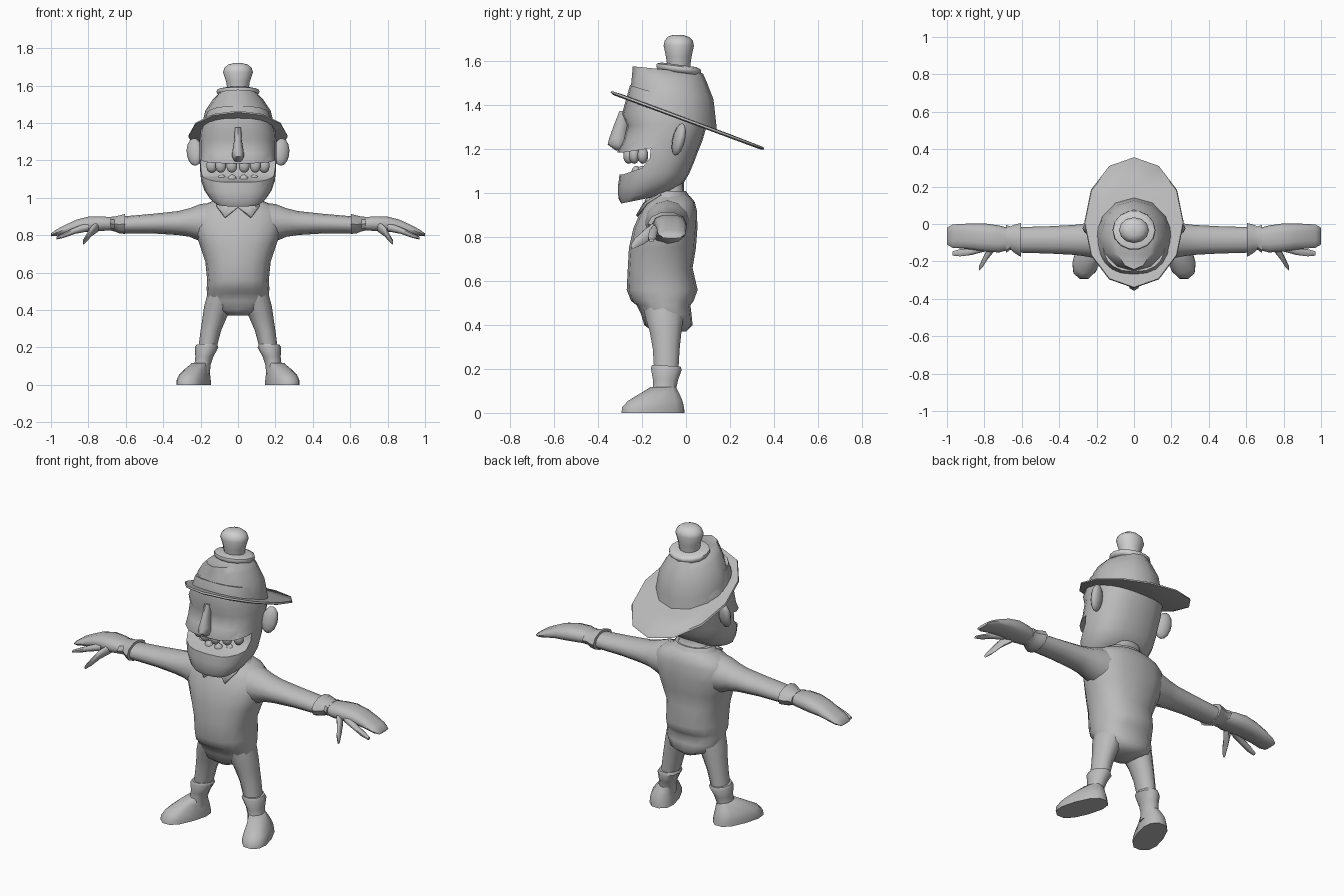
import bpy, bmesh, math
from mathutils import Matrix, Vector


def material(name, v):
    m = bpy.data.materials.new(name)
    m.diffuse_color = (v, v, v, 1)
    return m


GREY = material("mid_grey", 0.5)
LIGHT = material("light_grey", 0.62)


def finish(name, bm, mat=GREY, mirror=False, angle=50):
    bmesh.ops.recalc_face_normals(bm, faces=bm.faces)
    me = bpy.data.meshes.new(name)
    bm.to_mesh(me)
    bm.free()
    ob = bpy.data.objects.new(name, me)
    bpy.context.collection.objects.link(ob)
    me.materials.append(mat)
    if mirror:
        ob.modifiers.new("mirror", 'MIRROR')
    smooth(ob, angle)
    return ob


def smooth(ob, angle):
    bpy.ops.object.select_all(action='DESELECT')
    ob.select_set(True)
    bpy.context.view_layer.objects.active = ob
    bpy.ops.object.shade_smooth_by_angle(angle=math.radians(angle))


def loft(name, rings, sides=12, axis='z', e=1.0, tilts=None, yaw=0, **kw):
    """Skin rings (x, y, z, ra, rb) lying across the axis; tilt is dz/dy."""
    bm = bmesh.new()
    loops = []
    for k, (x, y, z, ra, rb) in enumerate(rings):
        t = tilts[k] if tilts else 0
        loop = []
        for i in range(sides):
            a = 2 * math.pi * i / sides
            u, v = (math.copysign(abs(f) ** e, f) for f in (math.cos(a), math.sin(a)))
            u, v = u * ra, v * rb
            if axis == 'z':
                d = Matrix.Rotation(yaw, 3, 'Z') @ Vector((u, v, 0))
                d.z = t * v
            else:
                d = Vector((0, u, v))
            loop.append(bm.verts.new(Vector((x, y, z)) + d))
        loops.append(loop)
    for a, b in zip(loops, loops[1:]):
        for i in range(sides):
            j = (i + 1) % sides
            bm.faces.new((a[i], a[j], b[j], b[i]))
    bm.faces.new(loops[0])
    bm.faces.new(loops[-1])
    return finish(name, bm, **kw)


def span(rings):
    """Convert (z, front y, back y, half width) to centred rings."""
    return [(0, (f + b) / 2, z, w, (b - f) / 2) for z, f, b, w in rings]


def ball(name, loc, scale, rot=None, **kw):
    bm = bmesh.new()
    m = Matrix.Translation(loc) @ (rot or Matrix()) @ Matrix.Diagonal((*scale, 1))
    bmesh.ops.create_uvsphere(bm, u_segments=10, v_segments=7, radius=1, matrix=m)
    return finish(name, bm, **kw)


# Torso with hips and neck
loft("torso", span([
    (.37, -.15, .00, .05), (.40, -.19, .03, .13), (.45, -.205, .025, .168),
    (.49, -.225, .02, .165), (.51, -.25, .035, .168), (.56, -.27, .053, .165),
    (.66, -.265, .03, .175), (.75, -.26, .045, .205), (.84, -.24, .052, .24),
    (.92, -.205, .05, .235), (.96, -.18, .04, .19), (.985, -.155, .02, .13),
    (1.0, -.14, -.01, .09), (1.06, -.14, -.01, .08)]), 16, e=.85, angle=70)

# Arms, sleeve ends and hands
loft("arm", [(.12, -.085, .865, .11, .11), (.2, -.085, .867, .10, .10),
             (.26, -.085, .868, .088, .076), (.32, -.085, .865, .08, .064),
             (.45, -.085, .862, .073, .053), (.62, -.085, .855, .068, .045)],
     12, 'x', mirror=True, angle=70)
loft("sleeve_end", [(.605, -.085, .86, .09, .056), (.635, -.08, .858, .078, .05),
                    (.66, -.075, .86, .062, .042), (.685, -.08, .862, .075, .038)],
     10, 'x', mirror=True, angle=40)
loft("hand", [(.66, -.08, .86, .055, .035), (.72, -.08, .862, .072, .04),
              (.79, -.073, .86, .075, .043), (.86, -.068, .85, .07, .036),
              (.92, -.065, .832, .066, .026), (.97, -.065, .814, .062, .018),
              (1.0, -.065, .802, .045, .008)], 10, 'x', e=.8, mirror=True, angle=60)
loft("finger", [(.80, -.125, .845, .025, .025), (.87, -.148, .825, .02, .018),
                (.93, -.155, .80, .02, .014), (.97, -.158, .785, .012, .008)],
     7, 'x', mirror=True, angle=60)
loft("thumb", [(.745, -.12, .85, .025, .03), (.785, -.165, .82, .03, .028),
               (.81, -.21, .785, .025, .022), (.83, -.24, .76, .012, .012)],
     7, 'x', mirror=True, angle=60)

# Legs and boots
loft("leg", [(.085, -.10, .48, .08, .10), (.105, -.097, .42, .076, .088),
             (.122, -.093, .37, .066, .076), (.145, -.09, .29, .055, .064),
             (.165, -.09, .19, .048, .058)], 10, mirror=True, angle=70)
loft("boot_shaft", [(.167, -.09, .215, .055, .068), (.168, -.09, .20, .063, .074),
                    (.18, -.093, .15, .048, .06), (.19, -.098, .105, .043, .055),
                    (.2, -.105, .06, .05, .06)],
     10, tilts=(-.05, -.05, 0, 0, 0), mirror=True, angle=45)
loft("shoe", [(.237, -.15, 0, .075, .153), (.237, -.15, .025, .074, .15),
              (.232, -.14, .055, .068, .132), (.218, -.122, .085, .055, .098),
              (.198, -.103, .118, .042, .058)],
     12, e=.8, yaw=math.radians(20), mirror=True, angle=55)

# Shirt collar flaps
bm = bmesh.new()
bm.faces.new([bm.verts.new(p) for p in (
    (0, -.195, .955), (.07, -.228, .90), (.115, -.185, .96), (.12, -.12, 1.0), (.03, -.15, 1.0))])
collar = finish("collar_flap", bm, mirror=True, angle=20)
collar.modifiers.new("thick", 'SOLIDIFY').thickness = .012
loft("collar_band", span([(.965, -.19, .03, .15), (1.01, -.155, .0, .115)]), 12, angle=40)

# Head with the open mouth cut out
head = loft("head", span([
    (.968, -.295, -.15, .115), (.995, -.308, -.06, .15), (1.04, -.31, -.01, .18),
    (1.09, -.302, .015, .197), (1.15, -.30, .04, .203), (1.19, -.312, .055, .205),
    (1.24, -.285, .075, .205), (1.31, -.268, .095, .205), (1.36, -.292, .10, .2),
    (1.44, -.255, .09, .17)]), 20, e=.82,
    tilts=(.2, .15, .06, 0, 0, 0, 0, 0, 0, -.3), angle=70)
bm = bmesh.new()
f = bm.faces.new([bm.verts.new((-.4, y, z)) for y, z in (
    (-.5, 1.18), (-.29, 1.185), (-.16, 1.205), (-.165, 1.16), (-.20, 1.115), (-.29, 1.085), (-.5, 1.075))])
r = bmesh.ops.extrude_face_region(bm, geom=[f])
bmesh.ops.translate(bm, verts=[v for v in r["geom"] if isinstance(v, bmesh.types.BMVert)], vec=(.8, 0, 0))
cutter = finish("mouth_cutter", bm)
cutter.hide_render = True
mod = head.modifiers.new("mouth", 'BOOLEAN')
mod.operation, mod.solver, mod.object = 'DIFFERENCE', 'EXACT', cutter
bpy.context.view_layer.objects.active = head
bpy.ops.object.modifier_apply(modifier="mouth")
bpy.data.objects.remove(cutter)
smooth(head, 45)

# Nose, ears and teeth
loft("nose", [(0, -.30, 1.195, .02, .02), (0, -.312, 1.222, .033, .045),
              (0, -.31, 1.25, .03, .04), (0, -.295, 1.31, .02, .033), (0, -.278, 1.375, .018, .025)],
     8, angle=60)
ball("ear", (.232, -.033, 1.245), (.045, .026, .076),
     Matrix.Rotation(.35, 4, 'Z') @ Matrix.Rotation(-.2, 4, 'X') @ Matrix.Rotation(.15, 4, 'Y'),
     mirror=True, angle=60)
for x in (.033, .092, .14):
    y = -.265 + 3.5 * x * x
    ball("upper_tooth", (x, y, 1.172), (.031, .025, .038), mirror=True, angle=60)
    ball("lower_tooth", (x * .95, y + .035, 1.095), (.026, .022, .03), mirror=True, angle=60)

# Hat: sloping brim, crown, band and top knob
TILT = -.37
loft("hat_brim", [(0, .007, 1.322, .25, .335), (0, .007, 1.328, .266, .35), (0, .007, 1.338, .262, .345),
                  (0, -.04, 1.358, .21, .24)],
     12, tilts=[TILT] * 4, angle=50)
loft("hat_crown", [(0, -.065, 1.35, .2, .207), (0, -.063, 1.405, .19, .197), (0, -.062, 1.465, .175, .187),
                   (0, -.075, 1.525, .135, .17), (0, -.083, 1.562, .098, .16)],
     12, tilts=[TILT, -.28, -.2, -.12, -.1], angle=50)
loft("hat_band", [(0, -.033, 1.55, .105, .098), (0, -.033, 1.565, .115, .105),
                  (0, -.033, 1.578, .112, .102), (0, -.033, 1.585, .085, .08)],
     14, tilts=[-.13] * 4, mat=LIGHT, angle=60)
loft("hat_knob", [(0, -.033, 1.575, .056, .052), (0, -.033, 1.62, .063, .058),
                  (0, -.033, 1.672, .08, .069), (0, -.033, 1.695, .073, .064),
                  (0, -.035, 1.712, .052, .048), (0, -.037, 1.72, .025, .025)],
     12, mat=LIGHT, angle=60)
